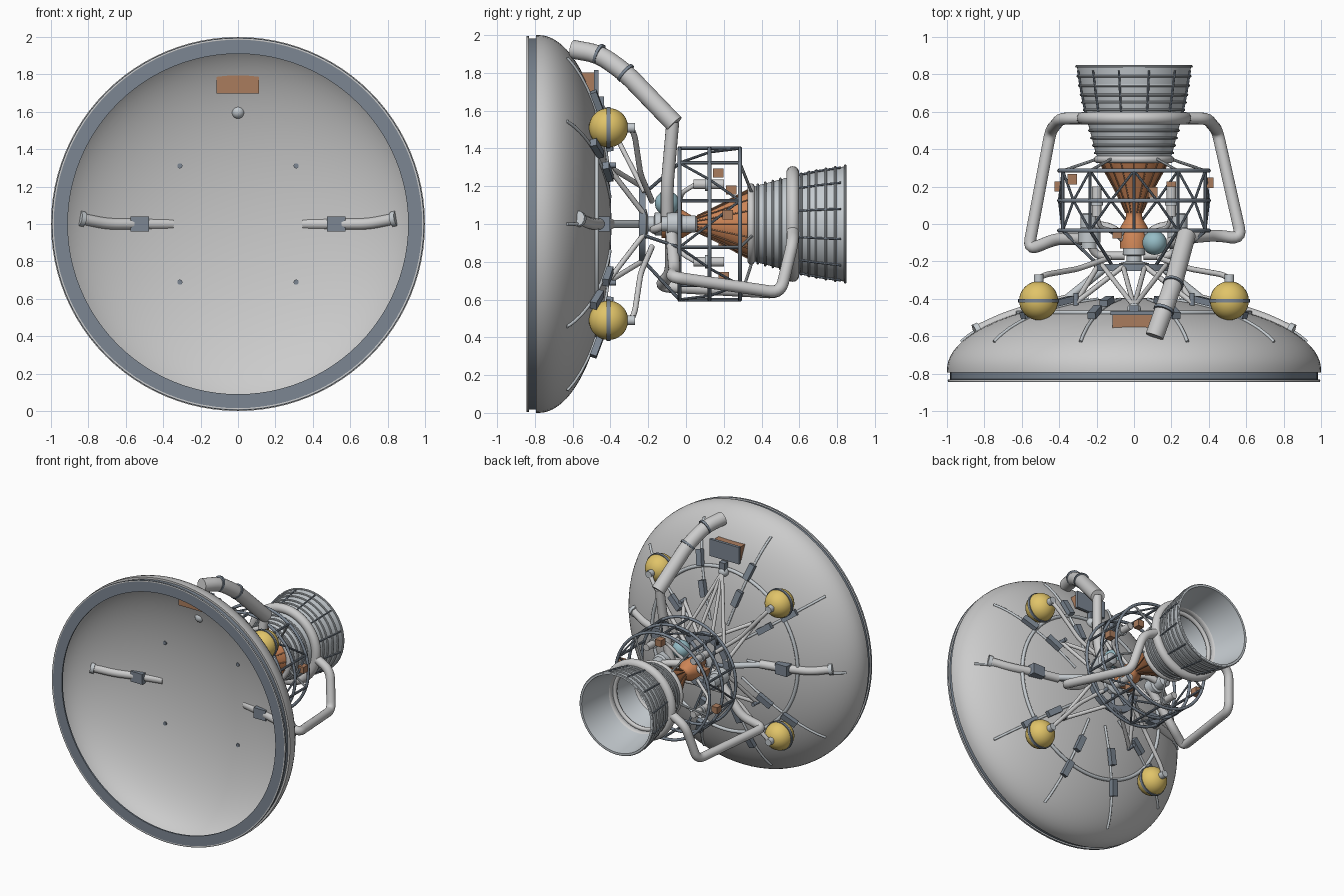
import bpy, bmesh, math
from mathutils import Vector, Matrix

if "Cube" in bpy.data.objects:
    bpy.data.objects.remove(bpy.data.objects["Cube"])

def mat(name, c):
    m = bpy.data.materials.new(name)
    m.diffuse_color = (*c, 1)
    m.use_nodes = True
    m.node_tree.nodes["Principled BSDF"].inputs["Base Color"].default_value = m.diffuse_color
    return m

WHITE = mat("white", (.8, .8, .8))
METAL = mat("metal", (.55, .59, .62))
DARK = mat("slate", (.2, .24, .29))
GOLD = mat("gold", (.75, .55, .14))
COPPER = mat("copper", (.65, .25, .1))
BROWN = mat("brown", (.4, .2, .11))
TEAL = mat("teal", (.3, .5, .56))

def finish(name, bm, m):
    bmesh.ops.remove_doubles(bm, verts=bm.verts, dist=1e-5)
    bmesh.ops.recalc_face_normals(bm, faces=bm.faces)
    for f in bm.faces:
        f.smooth = True
    for e in bm.edges:
        e.smooth = len(e.link_faces) == 2 and e.calc_face_angle(0) < math.radians(38)
    me = bpy.data.meshes.new(name)
    bm.to_mesh(me)
    bm.free()
    me.materials.append(m)
    o = bpy.data.objects.new(name, me)
    bpy.context.collection.objects.link(o)
    return o

def P(r, deg, y):
    a = math.radians(deg)
    return Vector((r * math.cos(a), y, 1 + r * math.sin(a)))

def skin(bm, rings, closed):
    n = len(rings)
    for i in range(n if closed else n - 1):
        a, b = rings[i], rings[(i + 1) % n]
        for j in range(len(a)):
            k = (j + 1) % len(a)
            bm.faces.new((a[j], a[k], b[k], b[j]))

def lathe(name, prof, m, closed=False, seg=64, c=(0, 0)):
    """Revolve (radius, y) points about a y-parallel axis at offset c."""
    bm = bmesh.new()
    off = Vector((c[0], 0, c[1]))
    rings = [[bm.verts.new(P(r, 360 * j / seg, y) + off) for j in range(seg)] for r, y in prof]
    skin(bm, rings, closed)
    return finish(name, bm, m)

def hoop(name, R, y, t, m, seg=64, n=10):
    return lathe(name, [(R + t * math.cos(2 * math.pi * i / n), y + t * math.sin(2 * math.pi * i / n))
                        for i in range(n)], m, True, seg)

def tube(name, pts, r, m, fillet=0, sides=12):
    """Round pipe along points with rounded corners."""
    pts = [Vector(p) for p in pts]
    path = [pts[0]]
    for a, b, c in zip(pts, pts[1:], pts[2:]):
        f = min(fillet, (a - b).length * .45, (c - b).length * .45)
        if f <= 0:
            path.append(b)
            continue
        s, e = b + (a - b).normalized() * f, b + (c - b).normalized() * f
        for i in range(6):
            t = i / 5
            path.append(s * (1 - t) ** 2 + b * 2 * t * (1 - t) + e * t * t)
    path.append(pts[-1])
    bm = bmesh.new()
    rings, nrm = [], None
    for i, p in enumerate(path):
        t = (path[min(i + 1, len(path) - 1)] - path[max(i - 1, 0)]).normalized()
        nrm = t.orthogonal() if nrm is None else nrm - t * nrm.dot(t)
        nrm.normalize()
        b = t.cross(nrm)
        rings.append([bm.verts.new(p + r * (nrm * math.cos(2 * math.pi * k / sides) +
                      b * math.sin(2 * math.pi * k / sides))) for k in range(sides)])
    skin(bm, rings, False)
    bm.faces.new(rings[0])
    bm.faces.new(rings[-1])
    return finish(name, bm, m)

def box(name, loc, size, m, rot=None):
    bm = bmesh.new()
    M = Matrix.Translation(loc) @ (rot or Matrix()) @ Matrix.Diagonal((*size, 1))
    bmesh.ops.create_cube(bm, size=1, matrix=M)
    return finish(name, bm, m)

def ball(name, loc, r, m):
    bm = bmesh.new()
    bmesh.ops.create_uvsphere(bm, u_segments=32, v_segments=18, radius=r, matrix=Matrix.Translation(loc))
    return finish(name, bm, m)

def dome(r):
    return -.78 + .385 * math.sqrt(max(0, 1 - r * r))

# Dish shell and rim
arc = [math.radians(90 * i / 24) for i in range(25)]
outer = [(math.sin(a), -.78 + .385 * math.cos(a)) for a in arc]
inner = [(.992 * math.sin(a), -.787 + .384 * math.cos(a)) for a in reversed(arc)]
lathe("dish_shell", outer + [(1, -.795), (.985, -.795)] + inner, WHITE, seg=96)
lathe("dish_rim", [(.91, -.845), (.995, -.845), (.995, -.832), (.983, -.83), (.983, -.79),
                   (.96, -.79), (.96, -.833), (.91, -.833)], DARK, True, 96)
hoop("dish_rim_lip", .988, -.838, .008, WHITE, 96)
hoop("dish_ring", .62, dome(.62) + .004, .013, METAL, 96)

# Radial ribs with clamp blocks
for i in range(10):
    a = 36 * i
    tube("rib", [P(r, a, dome(r) + .004) for r in (.24, .4, .55, .66, .75, .82, .88, .925)], .009, METAL)
    if a % 180:
        for r in (.47, .68):
            p, q = P(r - .02, a, dome(r - .02)), P(r + .02, a, dome(r + .02))
            t = (q - p).normalized()
            s = t.cross(P(1, a, 0) - P(0, a, -1)).normalized()
            R = Matrix((t, s, t.cross(s))).transposed().to_4x4()
            box("rib_clamp", P(r, a, dome(r) + .027), (.12, .045, .035), DARK, R)

# Side pipes with junction boxes
for s in (-1, 1):
    tube("side_pipe", [(s * .85, -.575, 1.03), (s * .7, -.505, 1), (s * .52, -.445, 1),
                       (s * .35, -.405, 1)], .031, WHITE, .06)
    tube("side_pipe_collar", [(s * .85, -.576, 1.03), (s * .825, -.565, 1.025)], .042, METAL)
    box("junction_box", (s * .525, -.445, 1), (.1, .085, .08), DARK)
    tube("side_link", [(s * .36, -.4, 1), (s * .15, -.23, 1)], .022, METAL)

# Gold tanks with straps, caps and feed lines
for sx in (-1, 1):
    for sz in (-1, 1):
        c = Vector((sx * .51, -.41, 1 + sz * .51))
        ball("tank", c, .104, GOLD)
        lathe("tank_strap", [(.1, -.42), (.109, -.42), (.109, -.4), (.1, -.4)], DARK, True, 40,
              (c.x, c.z - 1))
        tube("tank_cap", [c + Vector((0, .095, 0)), c + Vector((0, .14, 0))], .026, METAL)
        tube("tank_line", [c + Vector((0, .12, 0)), (sx * .47, -.27, 1 + sz * .46),
                           (sx * .3, -.24, 1 + sz * .26), (sx * .13, -.18, 1 + sz * .12)], .015, WHITE, .04)
        # Thrust struts to the dish
        foot = Vector((sx * .311, -.42, 1 + sz * .311))
        tube("strut_foot", [foot + Vector((0, -.03, 0)), foot + Vector((0, .05, 0))], .014, DARK)
        for q in ((sx * .05, -.22, 1 + sz * .19), (sx * .19, -.22, 1 + sz * .05)):
            tube("thrust_strut", [foot, q], .014, WHITE)

# Top bracket with fan of struts
ball("top_bracket", (0, -.46, 1.6), .038, METAL)
for x in (-.17, -.06, .06, .17):
    tube("fan_strut", [(0, -.44, 1.6), (x, -.22, 1.17)], .013, WHITE)

# Equipment panel
box("panel_core", (-.002, -.52, 1.75), (.226, .075, .105), BROWN)
box("panel_back", (0, -.475, 1.75), (.25, .022, .13), DARK)
box("panel_mount", (0, -.455, 1.64), (.05, .04, .07), DARK)

# Mount ring and gimbal
lathe("mount_ring", [(.165, -.25), (.215, -.25), (.215, -.215), (.165, -.215)], DARK, True, 40)
for a in range(0, 180, 45):
    tube("mount_spoke", [P(.2, a, -.23), P(.2, a + 180, -.23)], .014, DARK)
lathe("gimbal", [(0, -.24), (.08, -.24), (.08, -.21), (.04, -.2), (.04, -.17), (.06, -.165),
                 (.06, -.13), (.075, -.12), (0, -.12)], METAL, seg=32)

# Cage around the engine
for y in (-.035, .125, .285):
    hoop("cage_ring", .4, y, .011, DARK)
for i in range(10):
    a = 36 * i + 18
    tube("cage_bar", [P(.4, a, -.035), P(.4, a, .285)], .009, DARK, sides=8)
    y0, y1 = (-.035, .285) if i % 2 else (.285, -.035)
    tube("cage_diagonal", [P(.4, a, y0), P(.4, a + 18, .125), P(.4, a + 36, y1)], .007, DARK, sides=8)
    if i % 2:
        tube("cage_strut", [P(.4, a, -.035), P(.2, a, -.22)], .009, DARK, sides=8)
        tube("cage_brace", [P(.4, a, .285), P(.2, a, .35)], .008, METAL, sides=8)

# Combustion chamber and ribbed copper throat
throat = [(0, -.13), (.075, -.13), (.075, -.02), (.045, .03), (.042, .06), (.065, .11), (.11, .2),
          (.165, .3), (.185, .34)]
lathe("copper_throat", throat, COPPER, seg=40)
for i in range(16):
    tube("throat_rib", [P(r + .002, i * 22.5, y) for r, y in throat[4:]], .004, BROWN, sides=6)

# Nozzle bell with hoops and stringers
bell = [(.185, .33), (.205, .38), (.225, .46), (.25, .55), (.273, .65), (.292, .75), (.306, .85)]
lathe("nozzle_bell", bell + [(r - .012, y) for r, y in reversed(bell)], METAL, True)
def bell_r(y):
    for (r0, a), (r1, b) in zip(bell, bell[1:]):
        if a <= y <= b:
            return r0 + (r1 - r0) * (y - a) / (b - a)
for y in (.38, .42, .46, .5, .61, .65, .69, .74, .79, .843):
    hoop("nozzle_hoop", bell_r(y) + .003, y, .007, METAL, n=8)
hoop("nozzle_collar", .195, .345, .02, WHITE)
hoop("inner_hoop", .228, .54, .016, WHITE)
for i in range(12):
    tube("nozzle_stringer", [P(bell_r(y) + .008, 30 * i + 15, y) for y in (.6, .7, .82)], .006, DARK, sides=6)

# Manifold and the two large feed ducts
hoop("manifold", .272, .565, .034, WHITE, n=16)
for s, p in ((1, [(.575, -.08, .72), (.44, -.06, .75)]), (-1, [(-.565, -.14, .67), (-.42, -.08, .74)])):
    tube("feed_duct", [(s * .26, .565, .97), (s * .39, .565, .9), (s * .445, .5, .635), *p,
                       (s * .21, -.08, .99)], .032, WHITE, .06, 16)
    # Turbopumps
    lathe("turbopump", [(0, -.13), (.04, -.13), (.04, -.1), (.06, -.1), (.06, -.03), (.045, -.02),
                        (.045, .05), (.03, .06), (0, .06)], METAL, seg=28, c=(s * .24, 0))
    tube("pump_outlet", [(s * .24, 0, 1), (s * .12, -.02, 1.03), (s * .05, -.08, 1.02)], .025, WHITE, .04)
    tube("pump_inlet", [(s * .24, -.1, 1), (s * .2, -.17, .97), (s * .05, -.17, .97)], .022, WHITE, .04)

# Long exhaust duct over the dish
duct = [(.11, -.6, 1.925), (.16, -.46, 1.9), (.21, -.32, 1.8), (.28, -.06, 1.53)]
tube("exhaust_duct", duct, .05, WHITE, .07, 20)
tube("exhaust_downpipe", [(.275, -.07, 1.54), (.25, -.1, 1.2), (.2, -.1, 1.0)], .034, WHITE, .06, 16)
for k in (1, 2):
    p, d = Vector(duct[k]), (Vector(duct[k + 1]) - Vector(duct[k - 1])).normalized() * .008
    tube("duct_clamp", [p - d, p + d], .056, DARK, sides=20)

# Small equipment
ball("pressure_sphere", (.11, -.1, 1.11), .065, TEAL)
for x, y, z in ((-.33, .24, 1.18), (.4, .22, 1.05), (.1, .17, 1.27), (-.09, -.05, 1.09), (-.4, .2, .9), (.2, .2, .72)):
    box("avionics_box", (x, y, z), (.05, .055, .05), BROWN)
for x, z in ((.2, 1.21), (-.2, 1.21), (.2, .8), (-.2, .8)):
    tube("valve_body", [(x, .04, z), (x, .2, z)], .026, WHITE)
    tube("valve_flange", [(x, .1, z), (x, .12, z)], .036, METAL)
    tube("valve_line", [(x, .05, z), (x * .9, -.02, 1 + (z - 1) * .8), (x * .3, -.05, 1 + (z - 1) * .3)], .012, WHITE, .03)
